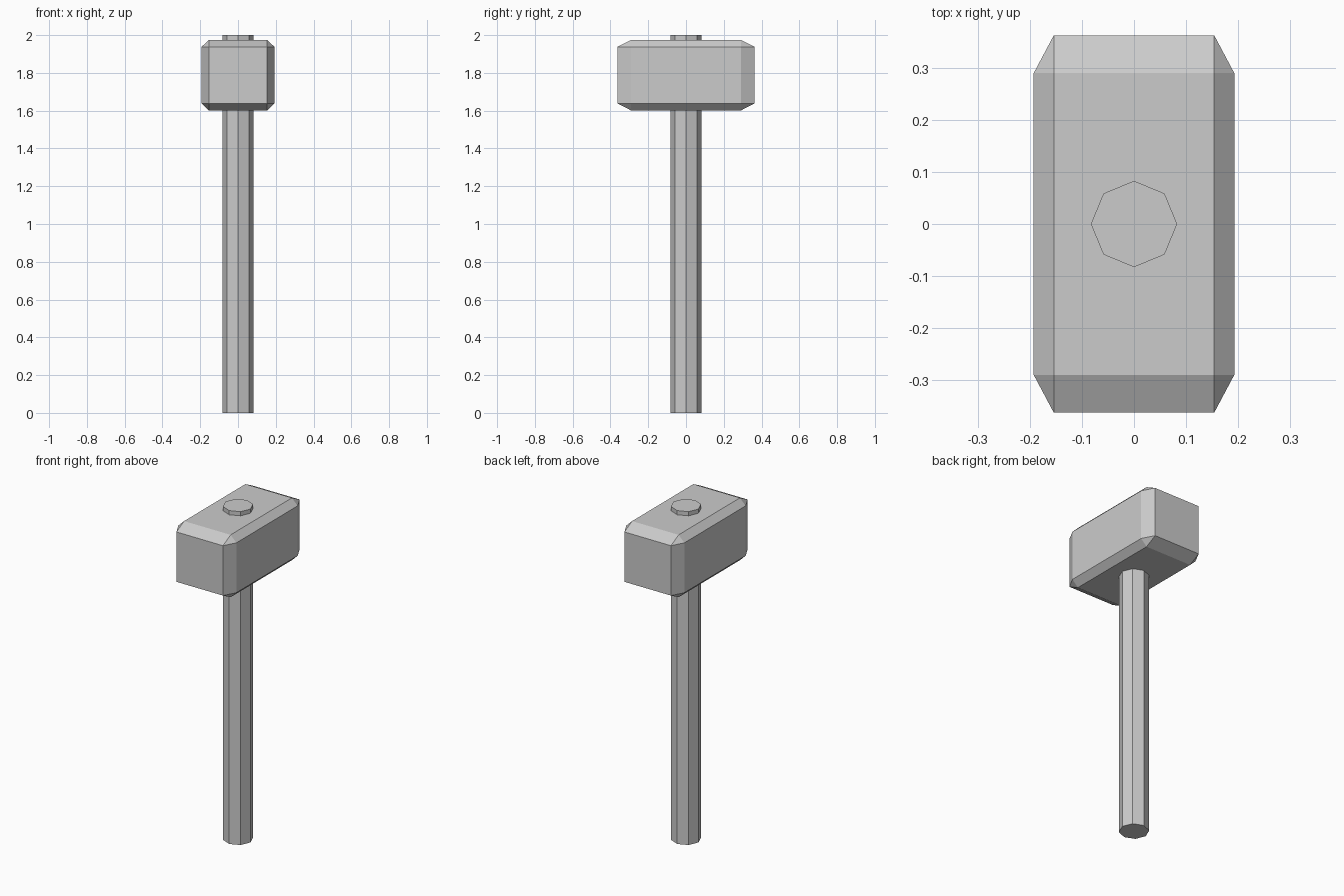
import bpy, bmesh
from mathutils import Matrix, Vector

if "Cube" in bpy.data.objects:
    bpy.data.objects.remove(bpy.data.objects["Cube"])


def add_object(name, bm):
    mesh = bpy.data.meshes.new(name)
    bm.to_mesh(mesh)
    bm.free()
    obj = bpy.data.objects.new(name, mesh)
    bpy.context.collection.objects.link(obj)
    return obj


# Handle: eight-sided shaft running right through the head
bm = bmesh.new()
bmesh.ops.create_cone(bm, cap_ends=True, segments=8, radius1=0.083, radius2=0.083,
                      depth=2.0, matrix=Matrix.Translation((0, 0, 1.0)))
add_object("handle", bm)

# Head: chamfered cube stretched to a block, so chamfers stretch with it
bm = bmesh.new()
bmesh.ops.create_cube(bm, size=2.0)
bmesh.ops.bevel(bm, geom=bm.edges[:], offset=0.2, offset_type='OFFSET',
                segments=1, profile=0.5, affect='EDGES')
bmesh.ops.scale(bm, vec=Vector((0.193, 0.363, 0.187)), verts=bm.verts[:])
bmesh.ops.translate(bm, vec=Vector((0, 0, 1.788)), verts=bm.verts[:])
add_object("hammer_head", bm)
